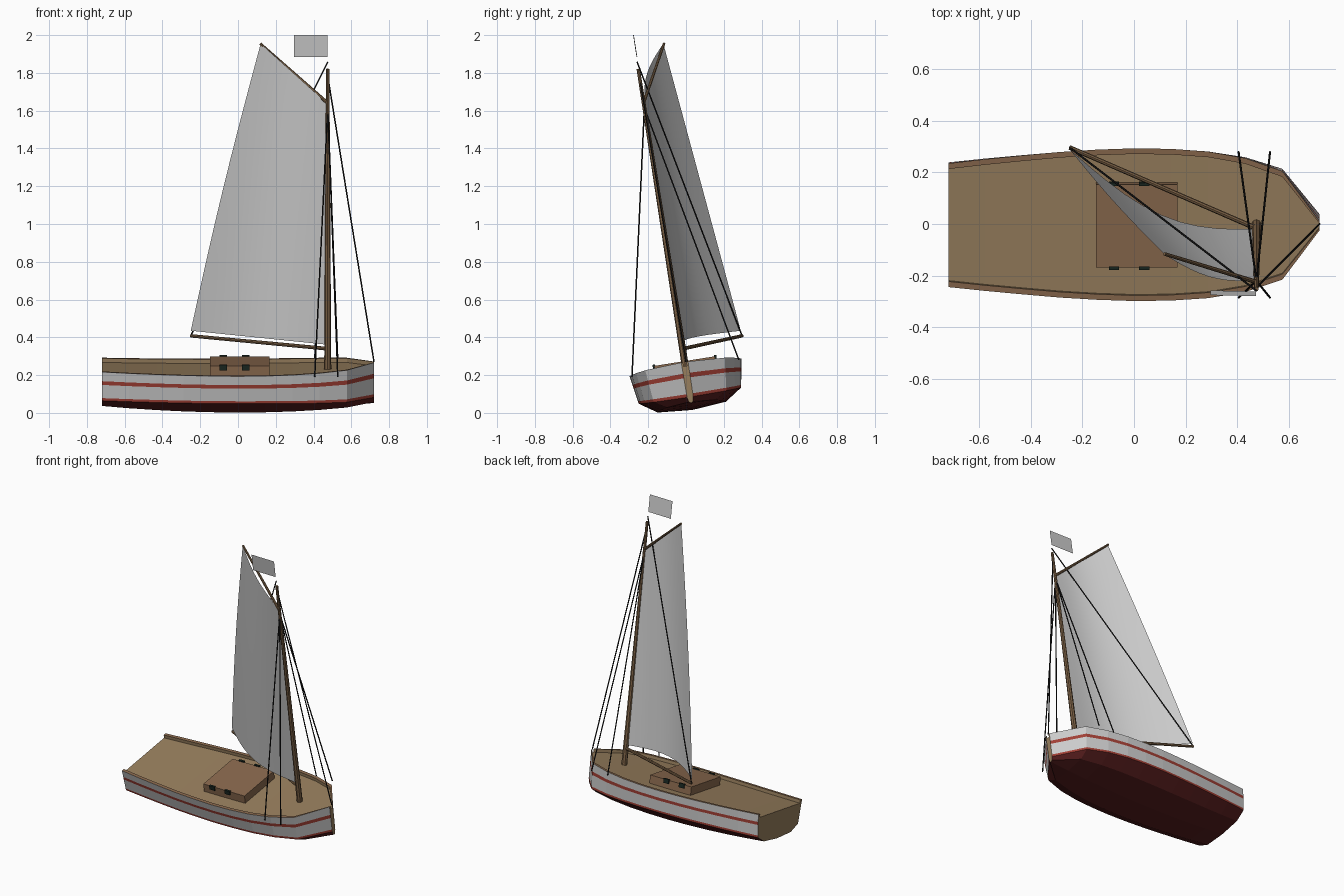
import bpy, math
from mathutils import Matrix, Vector

if "Cube" in bpy.data.objects:
    bpy.data.objects.remove(bpy.data.objects["Cube"])

HEEL = math.radians(9)
# heeled boat frame: centreline sits slightly to +y of the origin
BOAT = Matrix.Rotation(HEEL, 4, 'X') @ Matrix.Translation((0, 0.035, 0))


def material(name, rgb):
    m = bpy.data.materials.new(name)
    m.diffuse_color = (*rgb, 1)
    m.use_nodes = True
    m.node_tree.nodes["Principled BSDF"].inputs["Base Color"].default_value = m.diffuse_color
    return m


WOOD = material("wood", (0.25, 0.14, 0.075))
DECK = material("deck_wood", (0.31, 0.21, 0.11))
SPAR = material("spar_wood", (0.2, 0.12, 0.06))
RED = material("stripe_red", (0.36, 0.05, 0.035))
DARK_RED = material("bottom_red", (0.09, 0.012, 0.012))
BLACK = material("rigging_black", (0.01, 0.01, 0.01))
GLASS = material("window_glass", (0.01, 0.02, 0.015))


def add_mesh(name, verts, faces, mat=None, heeled=True):
    me = bpy.data.meshes.new(name)
    me.from_pydata([tuple(v) for v in verts], [], faces)
    if heeled:
        me.transform(BOAT)
    if mat:
        me.materials.append(mat)
    ob = bpy.data.objects.new(name, me)
    bpy.context.collection.objects.link(ob)
    return ob


def box(name, lo, hi, mat):
    v = [(x, y, z) for x in (lo[0], hi[0]) for y in (lo[1], hi[1]) for z in (lo[2], hi[2])]
    f = [(0, 1, 3, 2), (4, 6, 7, 5), (0, 4, 5, 1), (2, 3, 7, 6), (0, 2, 6, 4), (1, 5, 7, 3)]
    return add_mesh(name, v, f, mat)


def rod(name, a, b, r1, r2, mat, sides=8):
    a, b = Vector(a), Vector(b)
    q = (b - a).to_track_quat('Z', 'Y')
    verts = []
    for p, r in ((a, r1), (b, r2)):
        for i in range(sides):
            t = 2 * math.pi * i / sides
            verts.append(p + q @ Vector((r * math.cos(t), r * math.sin(t), 0)))
    faces = [(i, (i + 1) % sides, sides + (i + 1) % sides, sides + i) for i in range(sides)]
    faces += [tuple(range(sides))[::-1], tuple(range(sides, 2 * sides))]
    return add_mesh(name, verts, faces, mat, heeled=False)


# hull stations from stern to bow
HALF = [0.243, 0.259, 0.273, 0.286, 0.295, 0.30, 0.298, 0.288, 0.263, 0.213, 0.018]
XS = [-0.72 + 0.144 * i for i in range(11)]


def quad(stern, mid, bow, x):
    t = x / 0.72
    return mid + ((stern if t < 0 else bow) - mid) * t * t


def section(i):
    x, w = XS[i], HALF[i]
    sheer, chine = quad(0.252, 0.238, 0.267, x), quad(0.095, 0.087, 0.08, x)
    keel = quad(0.045, 0.010, 0.048, x)
    side = lambda f: (w * (0.915 + 0.085 * f), chine + (sheer - chine) * f)
    inner = w - min(0.022, w * 0.5)
    return {"keel": (0, keel), "bilge": (0.61 * w, keel + (chine - keel) * 0.2),
            "chine": side(0), "band": side(0.09), "low": side(0.55), "high": side(0.68),
            "sheer": side(1), "inner": (inner, sheer), "deck": (inner, sheer - 0.022),
            "mid": (0, sheer - 0.022)}


SECTIONS = [section(i) for i in range(11)]


# strip of hull surface through the named section points, on both sides
def strip(name, keys, mat):
    verts, faces, n = [], [], len(keys)
    for s in (1, -1):
        base = len(verts)
        for x, sec in zip(XS, SECTIONS):
            verts += [(x, s * sec[k][0], sec[k][1]) for k in keys]
        for i in range(10):
            for j in range(n - 1):
                a = base + i * n + j
                f = (a, a + n, a + n + 1, a + 1)
                faces.append(f if s < 0 else f[::-1])
    return add_mesh(name, verts, faces, mat)


strip("hull_bottom", ["keel", "bilge", "chine"], DARK_RED)
strip("waterline_stripe", ["chine", "band"], RED)
strip("lower_topsides", ["band", "low"], None)
strip("side_stripe", ["low", "high"], RED)
strip("upper_topsides", ["high", "sheer"], None)
strip("gunwale", ["sheer", "inner"], WOOD)
strip("deck", ["inner", "deck", "mid"], DECK)

# transom and stem close the ends of the hull
for name, i in (("transom", 0), ("stem", 10)):
    half = [SECTIONS[i][k] for k in ("bilge", "chine", "sheer", "inner", "deck")]
    ring = [SECTIONS[i]["keel"]] + half + [(-y, z) for y, z in reversed(half)]
    idx = tuple(range(len(ring)))
    add_mesh(name, [(XS[i], y, z) for y, z in ring], [idx if i else idx[::-1]], DECK)

# cabin with windows on both sides
box("cabin", (-0.148, -0.163, 0.2), (0.168, 0.163, 0.272), WOOD)
for s in (1, -1):
    for x in (-0.078, 0.04):
        y0, y1 = sorted((s * 0.158, s * 0.171))
        box("cabin_window", (x - 0.02, y0, 0.25), (x + 0.02, y1, 0.279), GLASS)

# mast, boom and gaff
MAST_X = 0.475


def on_mast(z):
    return BOAT @ Vector((MAST_X, 0, z))


rod("mast", on_mast(0.2), on_mast(1.838), 0.019, 0.009, SPAR)
BOOM_END = (-0.25, 0.297, 0.408)
rod("boom", (0.47, -0.015, 0.34), BOOM_END, 0.010, 0.009, SPAR)
rod("gaff", (0.475, -0.225, 1.64), (0.118, -0.116, 1.955), 0.009, 0.007, SPAR)

# rigging
rod("forestay", on_mast(1.80), (0.72, 0.0, 0.27), 0.004, 0.004, BLACK, 6)
rod("topping_lift", on_mast(1.875), BOOM_END, 0.004, 0.004, BLACK, 6)
for foot_y, foot_z in ((-0.286, 0.19), (0.28, 0.28)):
    for x in (0.406, 0.528):
        rod("shroud", on_mast(1.63), (x, foot_y, foot_z), 0.004, 0.004, BLACK, 6)

# sail: bilinear patch between four corners, bellied toward -y
tack, clew = Vector((0.463, -0.02, 0.362)), Vector((-0.25, 0.29, 0.435))
throat, peak = Vector((0.465, -0.22, 1.645)), Vector((0.12, -0.12, 1.955))
NU, NV = 10, 10
verts = []
for j in range(NV + 1):
    v = j / NV
    for i in range(NU + 1):
        u = i / NU
        p = tack.lerp(clew, u).lerp(throat.lerp(peak, u), v)
        p.y -= math.sin(math.pi * u) * (0.10 - 0.065 * v)
        p.x -= 0.012 * u * math.sin(math.pi * v)
        verts.append(p)
w = NU + 1
faces = [(j * w + i, j * w + i + 1, (j + 1) * w + i + 1, (j + 1) * w + i)
         for j in range(NV) for i in range(NU)]
sail = add_mesh("sail", verts, faces, None, heeled=False)
for poly in sail.data.polygons:
    poly.use_smooth = True

# flag above the mast head
add_mesh("flag", [(0.473, -0.262, 1.885), (0.473, -0.28, 2.0),
                  (0.297, -0.276, 2.0), (0.297, -0.258, 1.885)],
         [(0, 1, 2, 3)], None, heeled=False)
